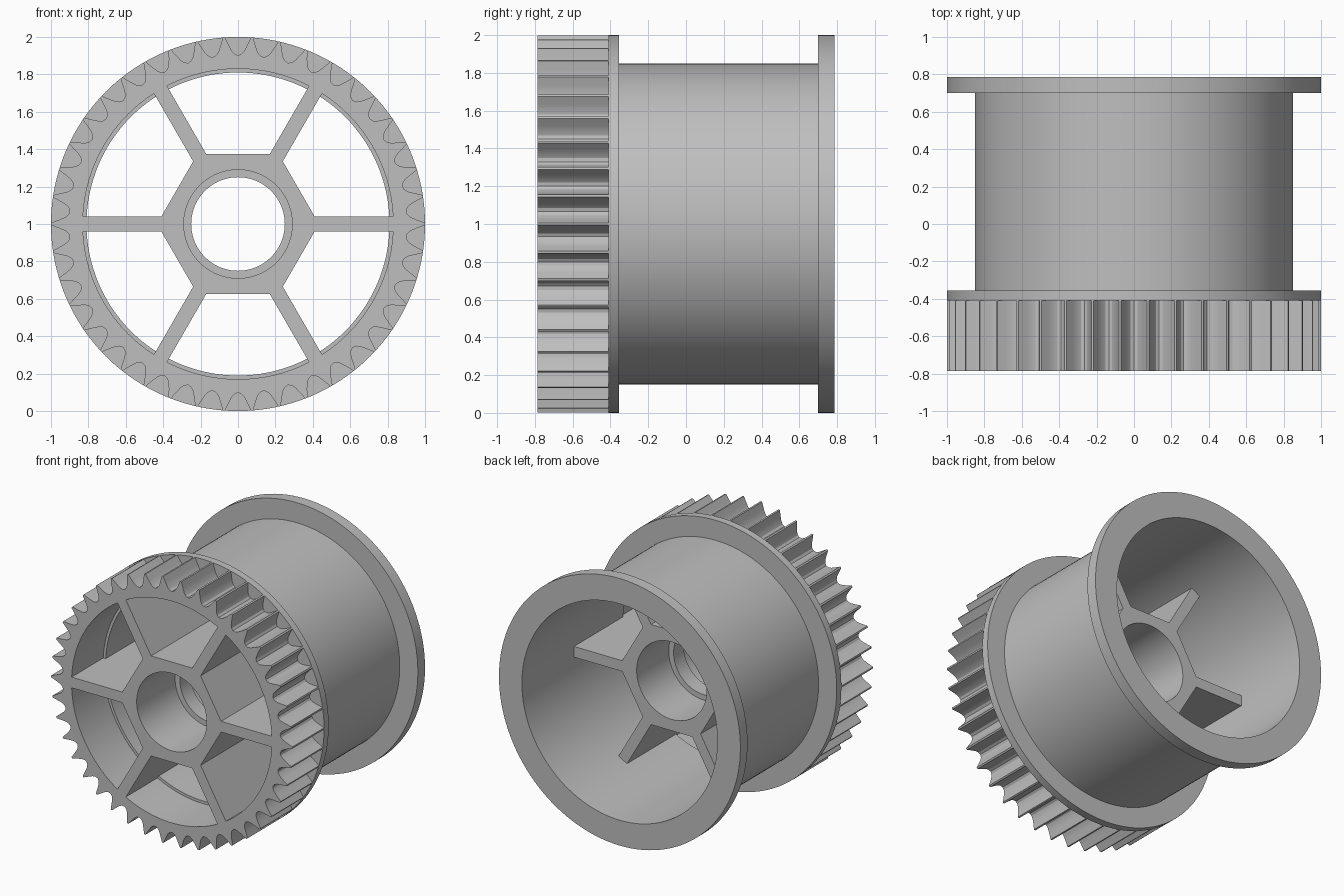
import bpy
import bmesh
from math import sin, cos, pi, radians
from mathutils import Vector, Matrix

cube = bpy.data.objects.get("Cube")
if cube:
    bpy.data.objects.remove(cube)

grey = bpy.data.materials.new("plain grey")
grey.use_nodes = True
COLOUR = (0.52, 0.52, 0.52, 1)
grey.diffuse_color = COLOUR
grey.node_tree.nodes["Principled BSDF"].inputs["Base Color"].default_value = COLOUR

FRONT, GEAR_BACK, HUB_BACK, BACK = -0.785, -0.41, 0.17, 0.785
AXIS_Z = 1.0
SEGMENTS = 128


def polar(radius, angle):
    return (radius * cos(angle), radius * sin(angle))


def circle(radius):
    return [polar(radius, 2 * pi * i / SEGMENTS) for i in range(SEGMENTS)]


def finish(bm, name):
    bmesh.ops.recalc_face_normals(bm, faces=bm.faces)
    mesh = bpy.data.meshes.new(name)
    bm.to_mesh(mesh)
    bm.free()
    mesh.materials.append(grey)
    obj = bpy.data.objects.new(name, mesh)
    bpy.context.collection.objects.link(obj)
    bpy.ops.object.select_all(action="DESELECT")
    obj.select_set(True)
    bpy.context.view_layer.objects.active = obj
    bpy.ops.object.shade_smooth_by_angle(angle=radians(28))
    return obj


def slab(name, loops, y0, y1):
    """Extrude an outline with holes along the axle."""
    bm = bmesh.new()
    for loop in loops:
        verts = [bm.verts.new((x, y0, z + AXIS_Z)) for x, z in loop]
        for a, b in zip(verts, verts[1:] + verts[:1]):
            bm.edges.new((a, b))
    bmesh.ops.triangle_fill(bm, edges=bm.edges[:], use_beauty=True, normal=(0, -1, 0))
    result = bmesh.ops.extrude_face_region(bm, geom=bm.faces[:], use_keep_orig=True)
    moved = [v for v in result["geom"] if isinstance(v, bmesh.types.BMVert)]
    bmesh.ops.translate(bm, verts=moved, vec=(0, y1 - y0, 0))
    return finish(bm, name)


def lathe(name, profile):
    """Turn a closed (radius, y) profile around the axle."""
    bm = bmesh.new()
    verts = [bm.verts.new((r, y, AXIS_Z)) for r, y in profile]
    edges = [bm.edges.new(p) for p in zip(verts, verts[1:] + verts[:1])]
    bmesh.ops.spin(bm, geom=verts + edges, cent=(0, 0, AXIS_Z), axis=(0, 1, 0),
                   angle=2 * pi, steps=SEGMENTS, use_merge=True)
    bmesh.ops.remove_doubles(bm, verts=bm.verts, dist=0.0001)
    return finish(bm, name)


# Toothed ring: pointed teeth with rounded valleys
TEETH = 42
half_pitch = pi / TEETH
flank = [(1.0, 0.08), (0.955, 0.32), (0.925, 0.52), (0.908, 0.74)]
tooth = [(r, -f) for r, f in reversed(flank)] + flank + [(0.902, 1.0)]
gear_outline = [polar(r, (2 * i + f) * half_pitch) for i in range(TEETH) for r, f in tooth]
slab("toothed_ring", [gear_outline, circle(0.83)], FRONT, GEAR_BACK)

# Drum with a flange at each end
lathe("flanged_drum", [
    (0.81, GEAR_BACK), (1.0, GEAR_BACK), (1.0, -0.355), (0.85, -0.355),
    (0.85, 0.7), (1.0, 0.7), (1.0, BACK), (0.81, BACK)])

# Hexagonal hub with six spokes, pierced by the axle bore
HEX, TIP, HALF = 0.433, 0.83, 0.04
root = HEX - HALF / 3 ** 0.5
star = []
for i in range(6):
    turn = Matrix.Rotation(i * pi / 3, 2)
    for point in [(root, -HALF), (TIP, -HALF), (TIP, HALF), (root, HALF)]:
        star.append(tuple(turn @ Vector(point)))
slab("spoked_hub", [star, circle(0.29)], FRONT, HUB_BACK)

# Lip inside the axle bore
lathe("bore_lip", [(0.25, -0.33), (0.29, -0.33), (0.29, -0.21), (0.25, -0.21)])
